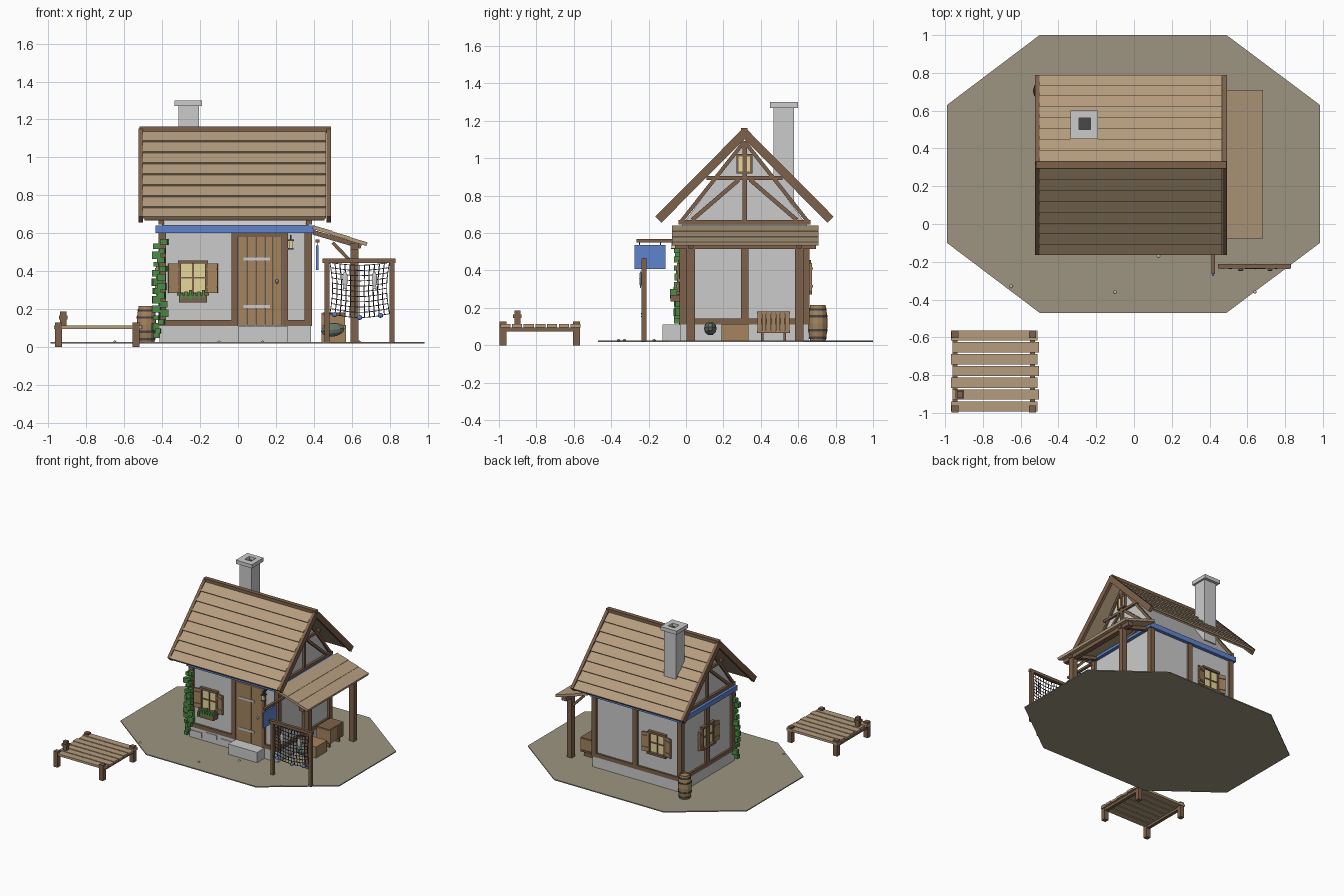
import bpy, bmesh, random
from math import radians, sin, cos, pi
from mathutils import Matrix, Vector

if "Cube" in bpy.data.objects:
    bpy.data.objects.remove(bpy.data.objects["Cube"])

random.seed(4)
T = Matrix.Translation
ID = Matrix.Identity(4)

def mat(name, hexcol):
    m = bpy.data.materials.new(name)
    c = [int(hexcol[i:i + 2], 16) / 255 for i in (0, 2, 4)]
    m.diffuse_color = (*[v ** 2.2 for v in c], 1)
    m.use_nodes = True
    m.node_tree.nodes["Principled BSDF"].inputs["Base Color"].default_value = m.diffuse_color
    return m

WOOD, PLANK, ROOF = mat("timber", "7d624c"), mat("plank", "a3835f"), mat("roof_wood", "b39b7d")
BLUE, GREEN, GLASS = mat("blue_paint", "5f84cc"), mat("leaf", "4f8a48"), mat("lit_glass", "e6d69a")
EARTH, IRON, SEA = mat("earth", "9c9480"), mat("iron", "4a4a4c"), mat("float_green", "66756a")

def add(name, bm, m=None, smooth=False):
    me = bpy.data.meshes.new(name)
    bmesh.ops.recalc_face_normals(bm, faces=bm.faces)
    bm.to_mesh(me)
    bm.free()
    if m:
        me.materials.append(m)
    ob = bpy.data.objects.new(name, me)
    bpy.context.collection.objects.link(ob)
    return ob

def part(name, m, items, M=ID):
    """items: boxes (x0,x1,y0,y1,z0,z1) or unit-cube matrices, joined into one object"""
    bm = bmesh.new()
    for b in items:
        if not isinstance(b, Matrix):
            x0, x1, y0, y1, z0, z1 = b
            b = T(((x0 + x1) / 2, (y0 + y1) / 2, (z0 + z1) / 2)) @ Matrix.Diagonal((x1 - x0, y1 - y0, z1 - z0, 1))
        bmesh.ops.create_cube(bm, size=1, matrix=M @ b)
    return add(name, bm, m)

def beam(p, q, w, h):
    p, q = Vector(p), Vector(q)
    d = q - p
    return T((p + q) / 2) @ d.to_track_quat('X', 'Z').to_matrix().to_4x4() @ Matrix.Diagonal((d.length, w, h, 1))

def prism(name, m, pts, a, b, axis='z'):
    bm = bmesh.new()
    put = (lambda u, v, t: (u, v, t)) if axis == 'z' else (lambda u, v, t: (t, u, v))
    lo = [bm.verts.new(put(u, v, a)) for u, v in pts]
    hi = [bm.verts.new(put(u, v, b)) for u, v in pts]
    bm.faces.new(lo)
    bm.faces.new(hi)
    for i in range(len(pts)):
        j = (i + 1) % len(pts)
        bm.faces.new((lo[i], lo[j], hi[j], hi[i]))
    return add(name, bm, m)

def lathe(name, m, prof, M, n=12):
    bm = bmesh.new()
    rings = [[bm.verts.new(M @ Vector((r * cos(2 * pi * i / n), r * sin(2 * pi * i / n), z))) for i in range(n)] for r, z in prof]
    for a, b in zip(rings, rings[1:]):
        for i in range(n):
            bm.faces.new((a[i], a[(i + 1) % n], b[(i + 1) % n], b[i]))
    bm.faces.new(rings[0])
    bm.faces.new(rings[-1])
    return add(name, bm, m)

def ball(name, m, loc, size, rot=ID):
    bm = bmesh.new()
    bmesh.ops.create_uvsphere(bm, u_segments=10, v_segments=6, radius=1, matrix=T(loc) @ rot @ Matrix.Diagonal((*size, 1)))
    return add(name, bm, m)

# ground plate and pebbles
prism("ground", EARTH, [(-.5, 1), (.49, 1), (.985, .63), (.985, -.1), (.49, -.47), (-.5, -.47), (-.99, -.1), (-.99, .63)], .018, .026)
for i, (x, y) in enumerate([(-.65, -.33), (-.1, -.36), (.13, -.17), (.64, -.36)]):
    ball("pebble", None, (x, y, .027), (.009, .009, .006))

# house walls, foundation, gables
part("foundation", None, [(-.415, .385, -.033, .655, .02, .11)])
part("foundation_stones", None, [(-.4 + .135 * i, -.3 + .135 * i, -.039, -.02, .045 + .02 * (i % 2), .085 + .015 * (i % 2)) for i in range(3)])
part("walls", None, [(-.402, .372, -.018, .642, .11, .63)])
prism("gable_wall", None, [(-.03, .63), (.655, .63), (.3125, 1.095)], -.402, .372, 'x')
posts = [(x, x + .04, y, y + .04, .11, .6) for x in (-.42, .35) for y in (-.035, .62)]
posts += [(-.035, 0, -.035, .01, .11, .6), (.235, .265, -.035, .01, .11, .6), (-.02, .02, .62, .658, .11, .6)]
posts += [(x, x + .03, .293, .333, .11, .6) for x in (-.42, .358)]
part("wall_posts", WOOD, posts)
part("sill_beams", WOOD, [(-.42, -.03, -.034, 0, .11, .142), (.26, .39, -.034, 0, .11, .142), (-.42, .39, .62, .657, .11, .142),
                          (-.417, -.39, -.03, .65, .11, .142), (.36, .387, -.03, .65, .11, .142)])
part("wall_plate", BLUE, [(-.435, .4, -.045, .01, .6, .64), (-.435, .4, .615, .67, .6, .64),
                          (-.435, -.39, -.04, .66, .6, .64), (.355, .4, -.04, .66, .6, .64)])
g = []
for x in (-.405, .375):
    g += [(x - .015, x + .015, -.04, .665, .645, .67), (x - .013, x + .013, .11, .515, .885, .905), (x - .013, x + .013, .302, .325, .66, 1.075)]
    for s in (-1, 1):
        g.append(beam((x, .3125 + s * .28, .67), (x, .3125 + s * .03, .885), .022, .022))
        g.append(beam((x, .3125 + s * .34, .66), (x, .3125, 1.09), .02, .02))
part("gable_timbers", WOOD, g)

# roof: lapped boards, bargeboards, ridge
boards, barges, deck, N = [], [], [], 8
for s in (-1, 1):
    top, eave = Vector((0, .3125, 1.135)), Vector((0, .3125 + s * .46, .672))
    nrm = Vector((0, s * .71, .71))
    for i in range(N):
        a = top.lerp(eave, i / N) + nrm * .006
        b = top.lerp(eave, (i + 1.1) / N if i < N - 1 else 1) + nrm * .016
        a.x = b.x = -.0175
        boards.append(beam(a, b, .965, .014))
    deck.append(beam(top + Vector((-.0175, 0, 0)), eave + Vector((-.0175, 0, 0)), .95, .012))
    for x in (-.512, .48):
        barges.append(beam((x, top.y, top.z), (x, eave.y, eave.z), .024, .046))
part("roof_boards", ROOF, boards)
part("roof_deck", ROOF, deck)
part("bargeboards", WOOD, barges)
part("ridge_cap", WOOD, [(-.52, .49, .295, .33, 1.13, 1.163)])

# chimney with open cap
part("chimney", None, [(-.315, -.205, .467, .577, .75, 1.27)])
part("chimney_cap", None, [(-.335, -.29, .45, .6, 1.27, 1.3), (-.23, -.19, .45, .6, 1.27, 1.3),
                           (-.29, -.23, .45, .5, 1.27, 1.3), (-.29, -.23, .56, .6, 1.27, 1.3)])
part("flue", IRON, [(-.29, -.23, .5, .56, 1.268, 1.275)])

# windows with shutters, in wall coordinates (outside is -y)
def window(side, M, flowers=False):
    part(side + "_window_glass", GLASS, [(-.07, .07, -.01, .01, .285, .445)], M)
    part(side + "_window_frame", WOOD, [(-.078, -.063, -.022, 0, .28, .455), (.063, .078, -.022, 0, .28, .455), (-.08, .08, -.025, 0, .44, .457),
         (-.085, .085, -.032, 0, .272, .288), (-.005, .005, -.017, 0, .28, .45), (-.07, .07, -.016, 0, .36, .369)], M)
    sh = []
    for s in (-1, 1):
        A = M @ T((s * .078, -.012, 0)) @ Matrix.Rotation(s * radians(-12), 4, 'Z')
        lo, hi = sorted((0, s * .053))
        part(side + "_shutter", PLANK, [(lo, hi, -.008, .005, .285, .44), (lo, hi, -.014, 0, .31, .322), (lo, hi, -.014, 0, .405, .417)], A)
    if flowers:
        part("flower_box", WOOD, [(-.075, .075, -.065, -.01, .235, .27)], M)
        part("flower_leaves", GREEN, [(-.068 + .023 * i, -.052 + .023 * i, -.068, -.02, .25 + .01 * (i % 2), .285 + .008 * (i % 3)) for i in range(6)], M)

RZ = lambda a: Matrix.Rotation(radians(a), 4, 'Z')
window("front", T((-.2375, -.018, 0)), True)
window("back", T((-.2, .642, 0)) @ RZ(180))
window("left", T((-.402, .3125, 0)) @ RZ(-90))
part("attic_glass", GLASS, [(.37, .386, .28, .345, .93, 1.01)])
part("attic_frame", WOOD, [(.37, .392, .27, .282, .92, 1.02), (.37, .392, .343, .355, .92, 1.02), (.37, .392, .27, .355, 1.01, 1.022),
                           (.37, .392, .27, .355, .918, .93), (.37, .392, .308, .317, .92, 1.02)])

# door, step, lantern
part("door_boards", PLANK, [(.002 + i * .0466, .046 + i * .0466, -.03, -.01, .112, .58) for i in range(5)])
part("door_lintel", WOOD, [(-.035, .265, -.035, 0, .58, .602)])
part("door_hinges", None, [(.03, .17, -.034, -.025, z, z + .016) for z in (.205, .455)])
ball("door_knob", None, (.205, -.038, .345), (.009, .009, .012))
part("door_step", None, [(0, .26, -.125, -.033, .02, .11)])
part("lantern_bracket", IRON, [(.275, .281, -.075, -.02, .585, .591), (.274, .282, -.07, -.062, .565, .59), (.262, .295, -.083, -.05, .558, .566), (.264, .293, -.081, -.052, .515, .521)])
part("lantern_glass", GLASS, [(.268, .289, -.077, -.056, .52, .56)])

# ivy on the front left corner
ivy = []
for i in range(22):
    z, r = .06 + i * .0235, random.uniform(.013, .024)
    c = (random.uniform(-.425, -.385), -.045) if i % 2 else (-.43, random.uniform(-.05, -.01))
    ivy.append(T((*c, z)) @ RZ(random.uniform(-20, 20)) @ Matrix.Diagonal((2 * r, .032, 1.7 * r, 1)))
part("ivy", GREEN, ivy)

# lean-to
part("lean_to_roof", ROOF, [beam((.395 + i * .092, .317, .632 - i * .03), (.497 + i * .092, .317, .602 - i * .03), .785, .02) for i in range(3)])
lt = [(.593, .636, .555, .57, .52, .56), (.593, .636, -.06, .695, .515, .548)]
for y in (.025, .605):
    lt += [(.593, .636, y - .022, y + .022, .02, .545), beam((.395, y, .605), (.65, y, .53), .03, .025), beam((.5, y, .55), (.605, y, .44), .02, .018)]
part("lean_to_frame", WOOD, lt)

# hanging sign
part("sign_arm", WOOD, [(.41, .43, -.265, .0, .55, .568)])
part("sign_board", BLUE, [(.412, .424, -.275, -.11, .407, .535)])
part("sign_hangers", IRON, [(.416, .42, y, y + .005, .53, .555) for y in (-.25, -.14)])

# net rack
part("net_rack", WOOD, [(.457, .483, -.237, -.212, .02, .46), (.8, .826, -.237, -.212, .02, .46), (.445, .832, -.236, -.212, .443, .466)])
def net(u, v):
    w = .157 * (1 - .09 * sin(pi * v))
    return (.642 + (2 * u - 1) * w, -.225 - .012 * sin(pi * v) * sin(pi * u), .175 + .27 * v - .02 * sin(pi * u) * (1 - .3 * v))
NU, NV = 12, 10
part("net", IRON, [beam(net(i / NU, j / NV), net((i + a) / NU, (j + b) / NV), .004, .004) for i in range(NU + 1) for j in range(NV + 1)
                   for a, b in ((1, 0), (0, 1)) if i + a <= NU and j + b <= NV])
for u in (.08, .5, .85):
    ball("net_float", BLUE, net(u, 0), (.015, .015, .013))
for x in (.565, .72):
    ball("drying_fish", None, (x, -.243, .355), (.015, .007, .042))
    part("fish_tail", None, [(x - .011, x + .011, -.246, -.24, .305, .318)])

# goods under the lean-to
part("low_box", PLANK, [(.44, .57, .19, .335, .02, .115)])
part("crate_slats", PLANK, [(.44, .565, .382 + i * .0247, .404 + i * .0247, .068, .178) for i in range(7)])
part("crate_frame", WOOD, [(.445, .56, .38, .557, .065, .08), (.445, .56, .38, .557, .166, .181), (.46, .545, .4, .415, .026, .066), (.46, .545, .52, .535, .026, .066)])
tilt = Matrix.Rotation(radians(-8), 4, 'Y')
ball("buoy", SEA, (.5, .13, .09), (.066, .034, .036), tilt)

# barrel at the back left corner
B = T((-.483, .705, .02))
lathe("barrel", PLANK, [(.041, 0), (.049, .05), (.052, .097), (.049, .145), (.041, .195), (.035, .195), (.035, .186)], B)
for z, r in ((.02, .046), (.06, .0518), (.135, .0518), (.172, .0465)):
    lathe("barrel_hoop", IRON, [(r, z - .006), (r + .001, z + .006)], B)

# dock
part("dock_planks", ROOF, [(-.97 + .01 * (i % 2), -.51 + .006 * (i % 2), -.9925 + .0625 * i, -.9385 + .0625 * i, .095, .113) for i in range(7)])
part("dock_legs", WOOD, [(x, x + .036, y, y + .036, 0, .128) for x in (-.966, -.556) for y in (-.997, -.604)])
part("dock_beams", WOOD, [(x, x + .026, -.98, -.58, .075, .096) for x in (-.961, -.551)])
part("mooring_post", WOOD, [(-.938, -.906, -.918, -.886, .11, .165), (-.944, -.9, -.924, -.88, .145, .165), (-.938, -.906, -.918, -.886, .165, .186)])
